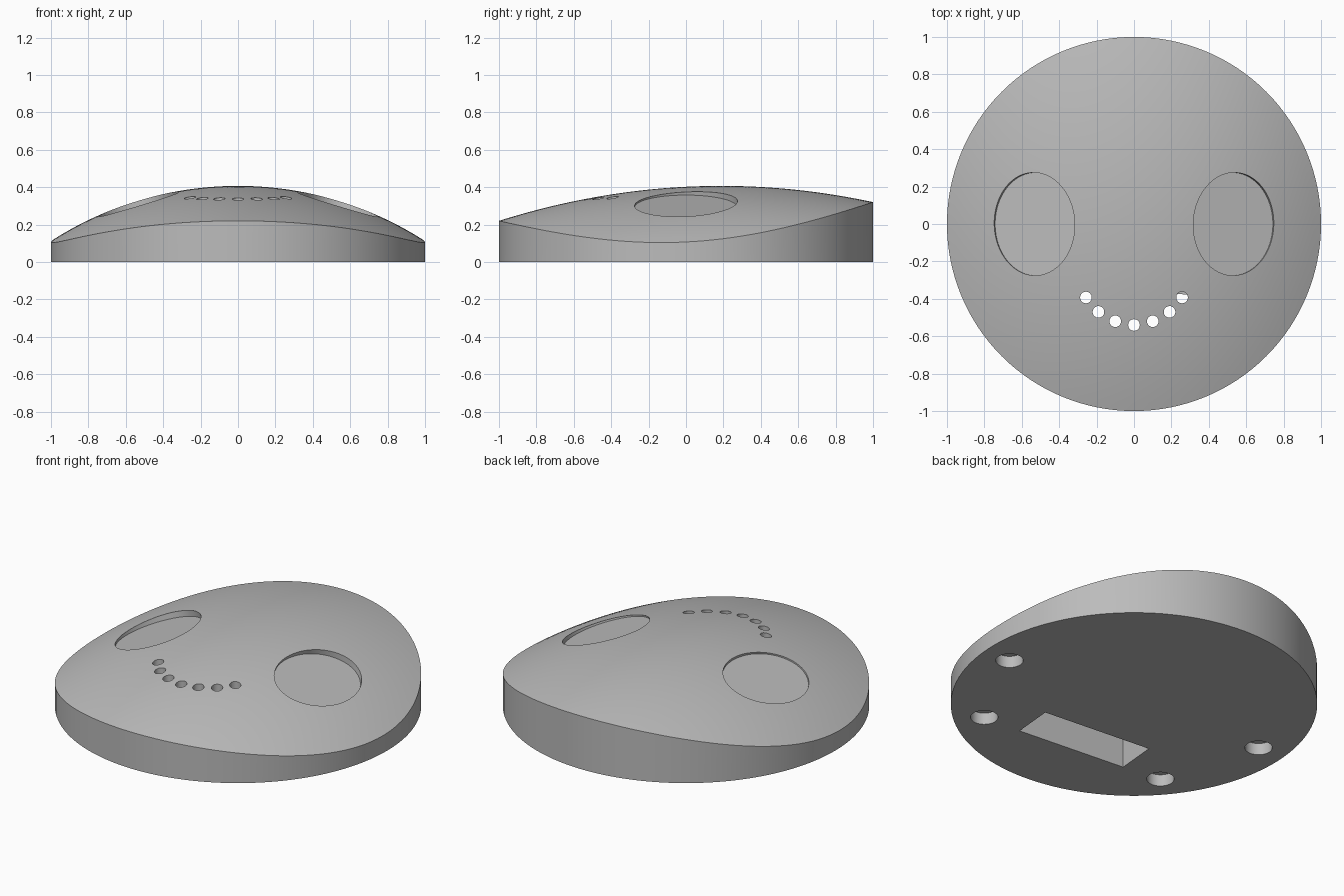
import bpy, bmesh, math
from mathutils import Matrix

cube = bpy.data.objects.get("Cube")
if cube:
    bpy.data.objects.remove(cube, do_unlink=True)

SEGMENTS, RINGS = 128, 24
ARCH = 1.842                      # radius of the side-to-side arch
TWIST = Matrix.Rotation(math.radians(-5), 4, 'Z')   # underside layout is turned a little

grey = bpy.data.materials.new("plain_grey")
grey.use_nodes = True
colour = (0.5, 0.5, 0.5, 1)
grey.diffuse_color = colour
grey.node_tree.nodes["Principled BSDF"].inputs["Base Color"].default_value = colour


def make_object(name, bm):
    bmesh.ops.recalc_face_normals(bm, faces=bm.faces)
    mesh = bpy.data.meshes.new(name)
    bm.to_mesh(mesh)
    bm.free()
    mesh.materials.append(grey)
    obj = bpy.data.objects.new(name, mesh)
    bpy.context.collection.objects.link(obj)
    return obj


def top_height(x, y):
    return 0.402 + 0.05 * y - 0.132 * y * y - (ARCH - math.sqrt(ARCH ** 2 - x * x))


def make_body():
    # round slab: flat base, upright wall, top arched in both directions
    bm = bmesh.new()

    def ring(radius, base=False):
        points = []
        for i in range(SEGMENTS):
            a = math.tau * i / SEGMENTS
            x, y = radius * math.cos(a), radius * math.sin(a)
            points.append(bm.verts.new((x, y, 0 if base else top_height(x, y))))
        return points

    rings = [ring(1, base=True)] + [ring(1 - k / RINGS) for k in range(RINGS)]
    peak = bm.verts.new((0, 0, top_height(0, 0)))
    bm.faces.new(rings[0])
    for low, high in zip(rings, rings[1:]):
        for i in range(SEGMENTS):
            j = (i + 1) % SEGMENTS
            bm.faces.new((low[i], low[j], high[j], high[i]))
    last = rings[-1]
    for i in range(SEGMENTS):
        bm.faces.new((last[i], last[(i + 1) % SEGMENTS], peak))
    return make_object("domed_disc_body", bm)


def add_cylinder(bm, matrix, radius, z0, z1, segments=32):
    shift = Matrix.Translation((0, 0, (z0 + z1) / 2))
    bmesh.ops.create_cone(bm, cap_ends=True, segments=segments, radius1=radius,
                          radius2=radius, depth=z1 - z0, matrix=matrix @ shift)


body = make_body()
cutters = []

# shallow oval eye recesses with flat floors leaning outward
bm = bmesh.new()
for side in (-1, 1):
    lean = (Matrix.Translation((side * 0.533, 0, 0.311))
            @ Matrix.Rotation(side * math.radians(17), 4, 'Y')
            @ Matrix.Diagonal((0.225, 0.275, 1, 1)))
    add_cylinder(bm, lean, 1, -0.02, 0.2, 96)
cutters.append(make_object("eye_recess_cutter", bm))

# slot in the underside behind the mouth
bm = bmesh.new()
bmesh.ops.create_cube(bm, size=1, matrix=TWIST @ Matrix.Translation((0, -0.474, 0.075))
                      @ Matrix.Diagonal((0.69, 0.245, 0.35, 1)))
cutters.append(make_object("underside_slot_cutter", bm))

# curved row of mouth holes, opening into the slot
bm = bmesh.new()
mouth = [(0, -0.54)] + [(s * x, y) for s in (-1, 1)
                        for x, y in ((0.1, -0.52), (0.19, -0.47), (0.257, -0.393))]
for x, y in mouth:
    add_cylinder(bm, Matrix.Translation((x, y, 0)), 0.031, 0.1, 0.6)
cutters.append(make_object("mouth_hole_cutter", bm))

# four round sockets in the underside
bm = bmesh.new()
for angle in (0, -45, -135, 180):
    spot = (TWIST @ Matrix.Rotation(math.radians(angle), 4, 'Z')
            @ Matrix.Translation((0.83, 0, 0)))
    add_cylinder(bm, spot, 0.075, -0.1, 0.07, 48)
cutters.append(make_object("foot_socket_cutter", bm))

# carve everything, then drop the cutters
bpy.context.view_layer.objects.active = body
body.select_set(True)
for cutter in cutters:
    mod = body.modifiers.new(cutter.name, 'BOOLEAN')
    mod.operation, mod.solver, mod.object = 'DIFFERENCE', 'EXACT', cutter
    bpy.ops.object.modifier_apply(modifier=mod.name)
    bpy.data.objects.remove(cutter, do_unlink=True)

bpy.ops.object.select_all(action='DESELECT')
body.select_set(True)
bpy.ops.object.shade_smooth_by_angle(angle=math.radians(25))
